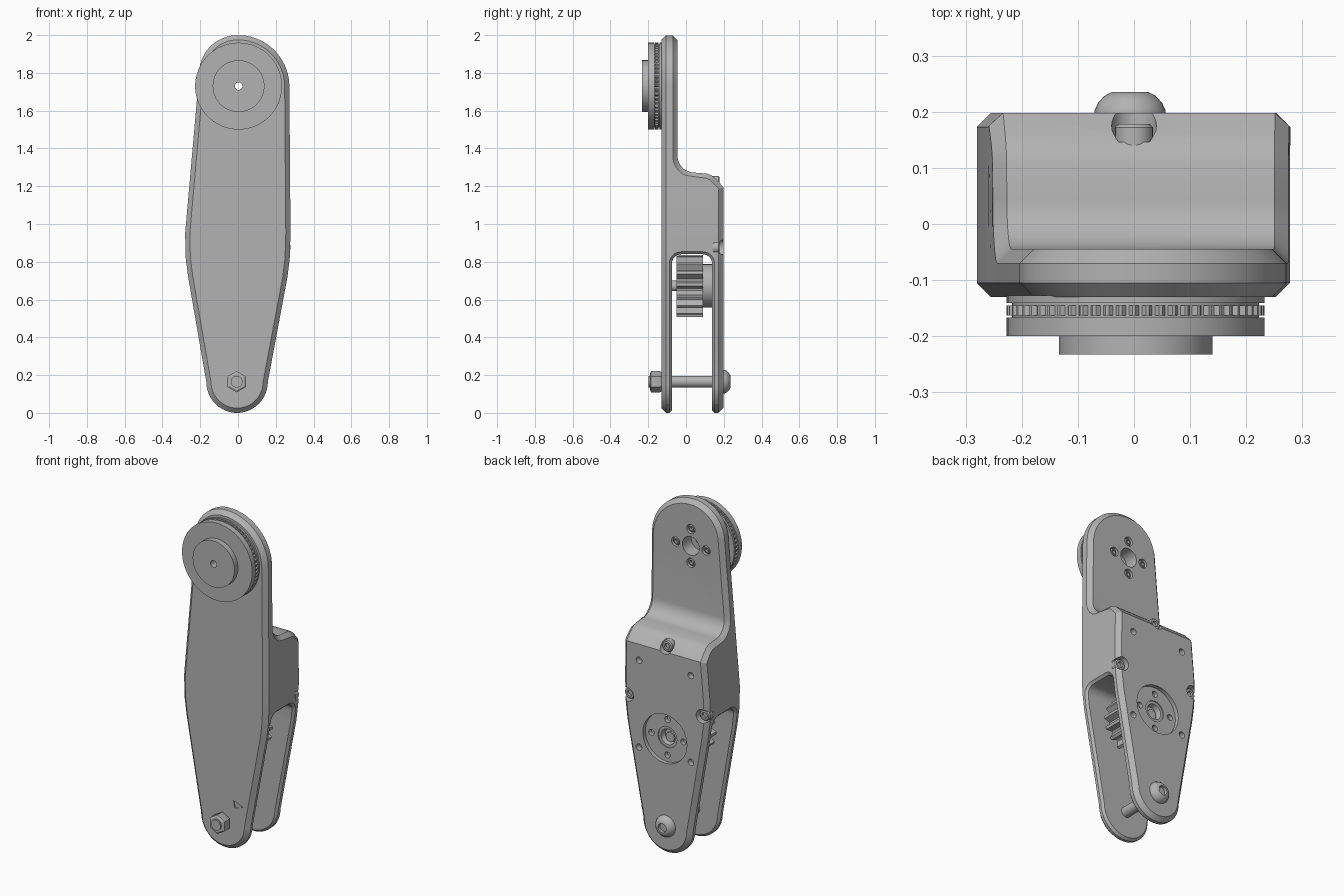
import bpy, bmesh
from math import sin, cos, pi, radians, sqrt

if "Cube" in bpy.data.objects:
    bpy.data.objects.remove(bpy.data.objects["Cube"])

grey = bpy.data.materials.new("machined grey")
grey.use_nodes = True
grey.diffuse_color = (0.45, 0.45, 0.45, 1)
grey.node_tree.nodes["Principled BSDF"].inputs["Base Color"].default_value = grey.diffuse_color

FRONT, BACK = -0.13, 0.198
LEFT_KEYS = [(.165, -.168), (.72, -.264), (.82, -.277), (.95, -.28), (1.8, -.205)]
RIGHT_KEYS = [(.165, .158), (.72, .262), (.82, .274), (.95, .278), (1.728, .272)]
parts = []


def finish(name, bm):
    bmesh.ops.remove_doubles(bm, verts=bm.verts, dist=1e-5)
    bmesh.ops.recalc_face_normals(bm, faces=bm.faces)
    mesh = bpy.data.meshes.new(name)
    bm.to_mesh(mesh)
    bm.free()
    mesh.materials.append(grey)
    obj = bpy.data.objects.new(name, mesh)
    bpy.context.collection.objects.link(obj)
    parts.append(obj)
    return obj


def lathe(name, profile, cx, cz, n=32, root=None, turn=0.0):
    """Spin a closed (radius, y) profile about y; root cuts teeth into the rim."""
    bm = bmesh.new()
    rings = []
    for i in range(n):
        a = 2 * pi * i / n + turn
        ring = []
        for r, y in profile:
            if root and i % 4 > 1:
                r = min(r, root)
            ring.append(bm.verts.new((cx + r * cos(a), y, cz + r * sin(a))))
        rings.append(ring)
    m = len(profile)
    for i in range(n):
        p, q = rings[i], rings[(i + 1) % n]
        for j in range(m):
            k = (j + 1) % m
            bm.faces.new((p[j], p[k], q[k], q[j]))
    return finish(name, bm)


def cylinder(name, r, y0, y1, cx, cz, n=32):
    return lathe(name, [(0, y0), (r, y0), (r, y1), (0, y1)], cx, cz, n)


def cut(target, cutter):
    mod = target.modifiers.new("cut", 'BOOLEAN')
    mod.operation, mod.solver, mod.object = 'DIFFERENCE', 'EXACT', cutter
    bpy.context.view_layer.objects.active = target
    bpy.ops.object.modifier_apply(modifier=mod.name)
    parts.remove(cutter)
    bpy.data.objects.remove(cutter)


def along(keys, z):
    for (z0, x0), (z1, x1) in zip(keys, keys[1:]):
        if z <= z1:
            return x0 + (x1 - x0) * (z - z0) / (z1 - z0)
    return keys[-1][1]


def edge(z, side):
    """Outline x and outward normal (x, z) at a height, for one side."""
    if z < .165:
        u = (z - .165) / .165
        w = sqrt(1 - u * u)
        return -.005 + side * .163 * w, side * w, u
    centre, rx, rz = (1.728, .272, .272) if side > 0 else (1.8, .205, .2)
    if z > centre:
        u = (z - centre) / rz
        w = sqrt(max(0, 1 - u * u))
        return side * rx * w, side * w, u
    return along(RIGHT_KEYS if side > 0 else LEFT_KEYS, z), side, 0


def loft(name, rows, c, e, k, flared_top):
    """Stack chamfered sections; each row is z, front y, its normal, back y, its normal."""
    bm = bmesh.new()
    loops = []
    for z, yf, nf, yb, nb in rows:
        corner = {}
        for s in (-1, 1):
            x, nx, nz = edge(z, s)
            for tag, y, n in (("f", yf, nf), ("b", yb, nb)):
                corner[s, tag, "in"] = (x - c * nx, y, z - c * nz)
                corner[s, tag, "out"] = (x + e * nx, y - k * n[0], z + e * nz - k * n[1])
        order = [(-1, "f", "in"), (1, "f", "in"), (1, "f", "out"), (1, "b", "out"),
                 (1, "b", "in"), (-1, "b", "in"), (-1, "b", "out"), (-1, "f", "out")]
        loops.append([bm.verts.new(corner[o]) for o in order])
    for p, q in zip(loops, loops[1:]):
        for j in range(8):
            i = (j + 1) % 8
            bm.faces.new((p[j], p[i], q[i], q[j]))
    end_cap = [(0, 1, 2, 7), (7, 2, 3, 6), (6, 3, 4, 5)]
    flare_cap = [(0, 1, 4, 5), (0, 5, 6, 7), (1, 2, 3, 4)]
    for loop, caps in ((loops[0], end_cap), (loops[-1], flare_cap if flared_top else end_cap)):
        for cap in caps:
            bm.faces.new([loop[i] for i in cap])
    return finish(name, bm)


# Arm body: rounded outline, thick lower housing stepping to a thin upper plate
F, B = (-1, 0), (1, 0)
foot = [.165 * (1 - cos(radians(a))) for a in range(5, 90, 8)]
rows = [(z, FRONT, F, BACK, B) for z in foot + [.165, .4, .72, .82, .95, 1.18]]
for z, y, n in ((1.195, BACK, (.92, .38)), (1.24, .157, (.6, .8)), (1.258, .135, (.4, .92)),
                (1.267, .11, (.1, .99))):
    rows.append((z, FRONT, F, y, n))
for t in range(0, 91, 10):
    t = radians(t)
    rows.append((1.362 - .09 * cos(t), FRONT, F, .045 - .09 * sin(t), (sin(t), cos(t))))
for a in range(90, 3, -5):
    rows.append((1.728 + .272 * cos(radians(a)), FRONT, F, -.045, B))
body = loft("arm_body", rows, .025, 0, .025, False)

# Open slot between the two lower legs
rows = [(z, -.075, F, .138, B) for z in foot + [.165, .4, .72]]
for t in range(0, 91, 15):
    s, w = sin(radians(t)), cos(radians(t))
    rows.append((.79 + .05 * s, -.025 - .05 * w, (-w, s), .088 + .05 * w, (w, s)))
cut(body, loft("slot_cutter", rows, .013, .05, -.063, True))

# Holes and counterbores: radius, y range, x, z
PIVOT, GEAR = 1.73, .68
cross = [(1, 0), (0, 1), (-1, 0), (0, -1)]
holes = [(.055, -.2, .05, 0, PIVOT), (.145, .174, .3, 0, GEAR), (.062, .1, .25, 0, GEAR)]
holes += [(.018, .15, .25, .105 * x, GEAR + .105 * z) for x, z in cross]
holes += [(.027, -.08, .0, .1 * x, PIVOT + .1 * z) for x, z in cross]
holes += [(.019, .165, .3, x, z) for x in (-.17, .17) for z in (.585, 1.1)]
housing_screws = [(0, 1.22), (-.245, .877), (.245, .877)]
holes += [(.04, .146, .3, x, z) for x, z in housing_screws]
for r, y0, y1, x, z in holes:
    cut(body, cylinder("hole_cutter", r, y0, y1, x, z, 24))

# Small engraved direction mark on the front
bm = bmesh.new()
tri = [bm.verts.new((x, -.14, z)) for x, z in ((.06, .305), (.125, .28), (.07, .262))]
face = bm.faces.new(tri)
new = bmesh.ops.extrude_face_region(bm, geom=[face])["geom"]
bmesh.ops.translate(bm, vec=(0, .016, 0), verts=[v for v in new if isinstance(v, bmesh.types.BMVert)])
cut(body, finish("mark_cutter", bm))


# Socket head screws
def screw(name, r, y0, y1, x, z):
    lathe(name, [(0, y0), (r, y0), (r, y1 - .006), (r - .006, y1), (.5 * r, y1),
                 (.5 * r, y1 - .015), (0, y1 - .015)], x, z, 24)


for i, (x, z) in enumerate(housing_screws):
    screw(f"housing_screw_{i + 1}", .034, .14, .178, x, z)
for i, (x, z) in enumerate(cross):
    screw(f"pulley_screw_{i + 1}", .022, -.085, -.05, .1 * x, PIVOT + .1 * z)

# Pulley on the upper front: hub, rim, toothed band and rear flange
lathe("pulley", [(.02, -.233), (.137, -.233), (.137, -.2), (.23, -.2), (.23, -.167),
                 (.22, -.167), (.22, -.141), (.23, -.141), (.23, -.127), (.02, -.127)],
      .003, PIVOT, 80)
lathe("pulley_toothed_band", [(.1, -.163), (.23, -.163), (.23, -.145), (.1, -.145)],
      .003, PIVOT, 240, .222)

# Drive gear in the slot with its shaft and rear bearing
lathe("drive_gear", [(.02, -.05), (.165, -.05), (.165, .09), (.115, .09), (.115, .139), (.02, .139)],
      0, .672, 64, .13)
cylinder("gear_shaft", .028, -.08, .15, 0, .672)
lathe("shaft_bearing", [(.036, .13), (.062, .13), (.062, .168), (.046, .168)], 0, GEAR)

# Through bolt at the foot: shaft, domed head and hex nut
FX, FZ = -.007, .165
cylinder("bolt_shaft", .031, -.198, .21, FX, FZ)
dome = [(0, .195), (.063, .195), (.063, .203), (.057, .216), (.046, .228), (.033, .235),
        (.027, .235), (.027, .215), (0, .215)]
lathe("bolt_head", dome, FX, FZ)
lathe("hex_nut", [(.03, -.19), (.046, -.19), (.056, -.184), (.056, -.138), (.05, -.129), (.03, -.129)],
      FX, FZ, 6, turn=pi / 2)

# Smooth curved surfaces, keep machined edges crisp
for obj in bpy.context.selected_objects:
    obj.select_set(False)
for obj in parts:
    obj.select_set(True)
bpy.context.view_layer.objects.active = body
bpy.ops.object.shade_smooth_by_angle(angle=radians(30))
